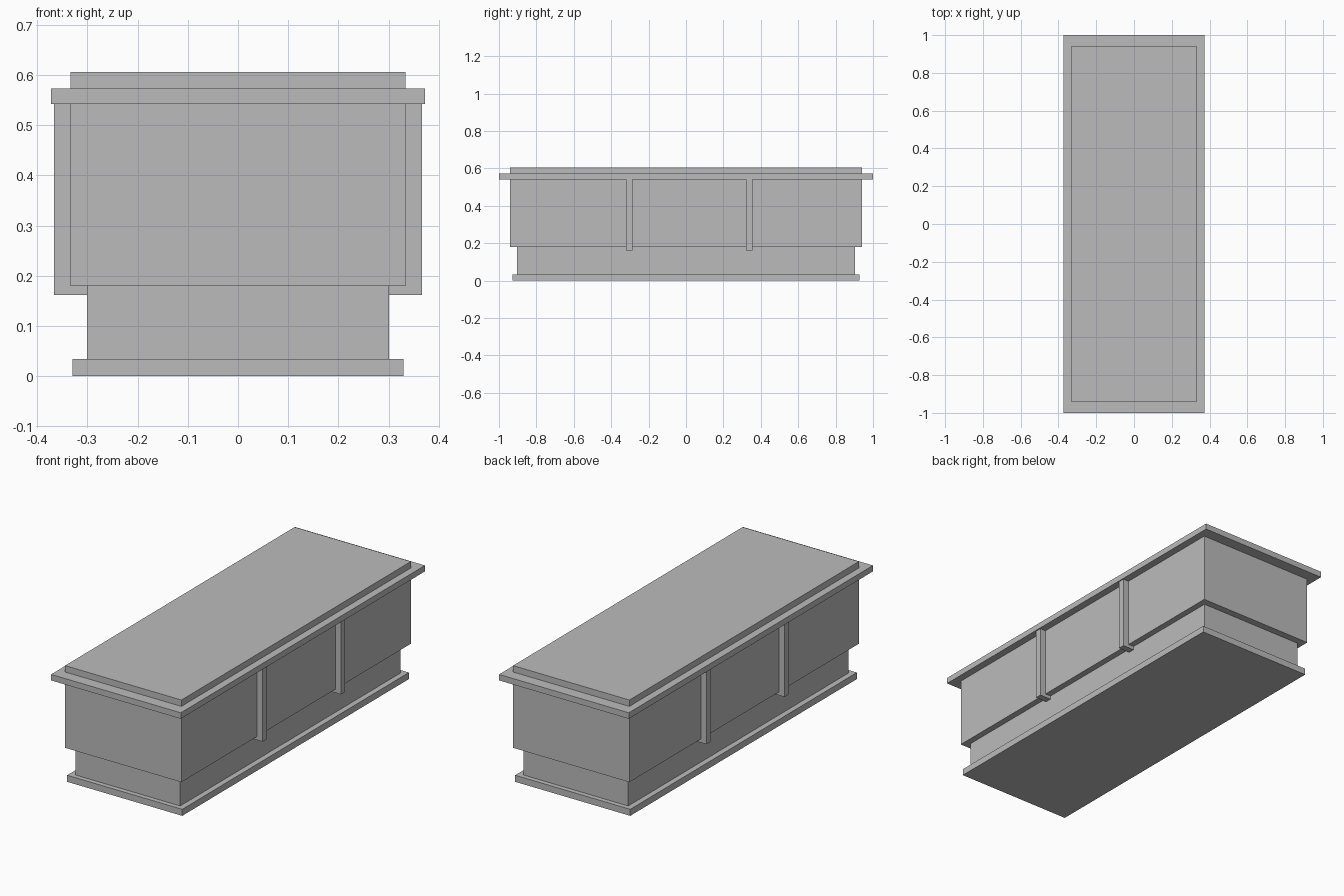
import bpy

cube = bpy.data.objects.get("Cube")
if cube:
    bpy.data.objects.remove(cube, do_unlink=True)

# Single stone grey for every part
grey = bpy.data.materials.new("stone_grey")
grey.use_nodes = True
colour = (0.5, 0.5, 0.5, 1)
grey.diffuse_color = colour
grey.node_tree.nodes["Principled BSDF"].inputs["Base Color"].default_value = colour


def block(name, width, depth, bottom, top, y=0):
    """Flat-sided box centred on x = 0, spanning bottom to top."""
    bpy.ops.mesh.primitive_cube_add(size=1, location=(0, y, (bottom + top) / 2))
    ob = bpy.context.object
    ob.name = name
    ob.scale = (width, depth, top - bottom)
    bpy.ops.object.transform_apply(location=False, rotation=False, scale=True)
    ob.data.materials.append(grey)
    return ob


# Stepped chest, from the ground up
block("plinth", 0.66, 1.856, 0, 0.034)
block("base", 0.602, 1.806, 0.034, 0.18)
block("body", 0.667, 1.88, 0.18, 0.542)
block("lid_rim", 0.744, 2.0, 0.542, 0.573)
block("lid_top", 0.667, 1.88, 0.573, 0.606)

# Straps that wrap the body and hook under its lower edge
for name, y in (("front_strap", -0.303), ("back_strap", 0.338)):
    block(name, 0.732, 0.034, 0.162, 0.542, y)
